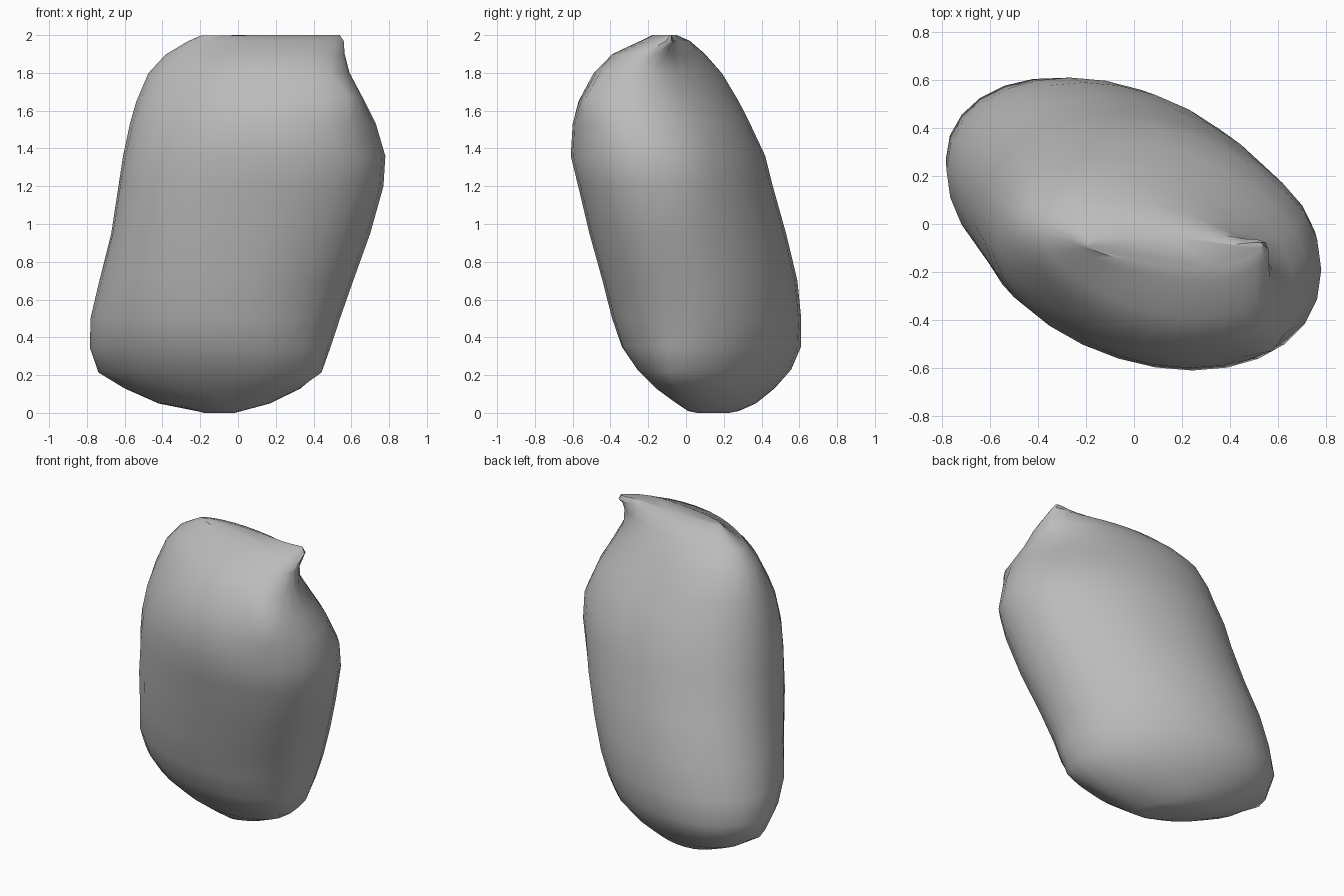
import bpy, bmesh
from math import sin, cos, tau, exp
from mathutils import Vector

if "Cube" in bpy.data.objects:
    bpy.data.objects.remove(bpy.data.objects["Cube"], do_unlink=True)

SIDES = 28

# Extents of the leaning body: height, x from/to, y from/to
LEVELS = [
    (0, -.18, -.02, .06, .23),
    (.01, -.22, .02, .01, .28),
    (.05, -.42, .17, -.05, .37),
    (.13, -.6, .33, -.16, .47),
    (.23, -.73, .44, -.26, .56),
    (.35, -.78, .49, -.34, .61),
    (.5, -.78, .54, -.39, .61),
    (.7, -.73, .61, -.44, .59),
    (.95, -.66, .7, -.51, .53),
    (1.2, -.62, .77, -.57, .46),
    (1.36, -.6, .78, -.61, .42),
    (1.53, -.57, .73, -.6, .34),
    (1.65, -.54, .67, -.57, .28),
    (1.8, -.48, .59, -.49, .19),
    (1.9, -.39, .56, -.39, .1),
    (1.97, -.27, .54, -.24, .02),
    (2, -.2, .52, -.18, -.05),
]

# Bulges, hollows and pinched corners: place, pull, reach
CORNERS = [
    (Vector((-.52, -.3, 1)), Vector((-.04, -.04, 0)), .4),
    (Vector((-.35, -.35, 1.78)), Vector((.02, .02, -.01)), .3),
    (Vector((.72, -.08, 1.3)), Vector((0, .04, 0)), .2),
    (Vector((.55, -.5, 1.7)), Vector((.05, -.04, .03)), .12),
    (Vector((.54, -.15, 1.98)), Vector((.02, .06, 0)), .1),
    (Vector((.42, -.1, .2)), Vector((.02, -.02, -.02)), .1),
    (Vector((-.72, .3, .27)), Vector((-.01, 0, -.02)), .1),
]


def pinch(p):
    """Draw a point along with any nearby corner."""
    moved = p.copy()
    for place, pull, reach in CORNERS:
        moved += pull * exp(-((p - place).length / reach) ** 2)
    return moved


def make_ring(bm, z, x0, x1, y0, y1):
    # The skew turns the ring's long axis, more so toward both ends
    skew = -.23 - .4 * max(0, abs(z - 1) - .5)
    ring = []
    for i in range(SIDES):
        t = tau * i / SIDES
        x = (x0 + x1) / 2 + (x1 - x0) / 2 * cos(t)
        y = (y0 + y1) / 2 + (y1 - y0) / 2 * sin(t + skew)
        ring.append(bm.verts.new(pinch(Vector((x, y, z)))))
    return ring


# Stuffed, leaning body lofted through the rings and closed at both ends
bm = bmesh.new()
rings = [make_ring(bm, *level) for level in LEVELS]
for low, high in zip(rings, rings[1:]):
    for i in range(SIDES):
        j = (i + 1) % SIDES
        bm.faces.new((low[i], low[j], high[j], high[i]))
bm.faces.new(rings[0][::-1])
bm.faces.new(rings[-1])
bmesh.ops.recalc_face_normals(bm, faces=bm.faces)

mesh = bpy.data.meshes.new("body")
bm.to_mesh(mesh)
bm.free()
body = bpy.data.objects.new("body", mesh)
bpy.context.collection.objects.link(body)

# Plain grey surface
grey = bpy.data.materials.new("plain grey")
grey.use_nodes = True
colour = (.5, .5, .5, 1)
grey.diffuse_color = colour
grey.node_tree.nodes["Principled BSDF"].inputs["Base Color"].default_value = colour
mesh.materials.append(grey)

# Smooth shading
bpy.ops.object.select_all(action='DESELECT')
body.select_set(True)
bpy.context.view_layer.objects.active = body
bpy.ops.object.shade_smooth_by_angle(angle=.7)
